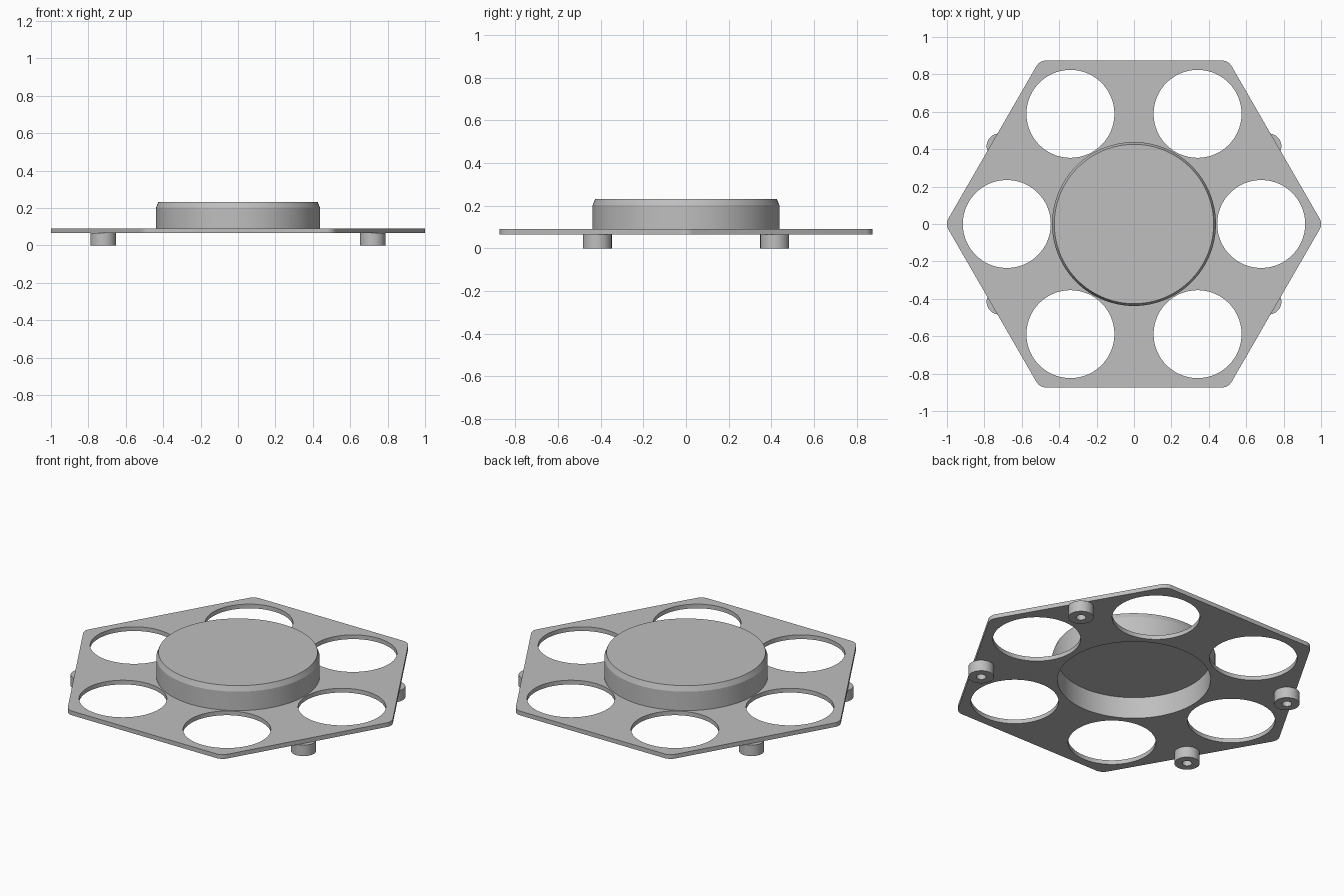
import bpy
import bmesh
from math import cos, sin, pi, radians, sqrt
from mathutils import Matrix, Vector

if "Cube" in bpy.data.objects:
    bpy.data.objects.remove(bpy.data.objects["Cube"], do_unlink=True)

SIDES = 96
PLATE_BOTTOM, PLATE_TOP = 0.065, 0.09
RECESS_RADIUS = 0.41

grey = bpy.data.materials.new("plain_grey")
grey.use_nodes = True
colour = (0.52, 0.52, 0.52, 1)
grey.diffuse_color = colour
grey.node_tree.nodes["Principled BSDF"].inputs["Base Color"].default_value = colour


def finish(bm, name):
    """Turn the bmesh into a named object with smooth curves and sharp edges."""
    bmesh.ops.recalc_face_normals(bm, faces=bm.faces)
    mesh = bpy.data.meshes.new(name)
    bm.to_mesh(mesh)
    bm.free()
    mesh.materials.append(grey)
    obj = bpy.data.objects.new(name, mesh)
    bpy.context.collection.objects.link(obj)
    bpy.ops.object.select_all(action="DESELECT")
    obj.select_set(True)
    bpy.context.view_layer.objects.active = obj
    bpy.ops.object.shade_smooth_by_angle(angle=radians(20))
    return obj


def lathe(name, profile, sides, closed=False):
    """Spin an (r, z) profile about the z axis."""
    bm = bmesh.new()
    verts = [bm.verts.new((r, 0, z)) for r, z in profile]
    pairs = list(zip(verts, verts[1:]))
    if closed:
        pairs.append((verts[-1], verts[0]))
    edges = [bm.edges.new(p) for p in pairs]
    bmesh.ops.spin(bm, geom=verts + edges, cent=(0, 0, 0), axis=(0, 0, 1),
                   angle=2 * pi, steps=sides, use_duplicate=False)
    bmesh.ops.remove_doubles(bm, verts=bm.verts, dist=1e-5)
    return finish(bm, name)


def circle(cx, cy, radius, sides=SIDES):
    return [(cx + radius * cos(2 * pi * i / sides),
             cy + radius * sin(2 * pi * i / sides)) for i in range(sides)]


def rounded_hexagon(apothem, fillet, steps=8):
    points = []
    reach = (apothem - fillet) * 2 / sqrt(3)
    for k in range(6):
        mid = k * pi / 3
        for i in range(steps + 1):
            a = mid + (i / steps - 0.5) * pi / 3
            points.append((reach * cos(mid) + fillet * cos(a),
                           reach * sin(mid) + fillet * sin(a)))
    return points


# Hexagonal plate with six round holes and the central opening
loops = [rounded_hexagon(0.874, 0.06), circle(0, 0, RECESS_RADIUS)]
loops += [circle(0.68 * cos(k * pi / 3), 0.68 * sin(k * pi / 3), 0.235) for k in range(6)]
bm = bmesh.new()
for loop in loops:
    verts = [bm.verts.new((x, y, PLATE_BOTTOM)) for x, y in loop]
    for a, b in zip(verts, verts[1:] + verts[:1]):
        bm.edges.new((a, b))
bmesh.ops.triangle_fill(bm, edges=bm.edges[:], use_beauty=True, normal=(0, 0, 1))
raised = bmesh.ops.extrude_face_region(bm, geom=bm.faces[:], use_keep_orig=True)["geom"]
bmesh.ops.translate(bm, vec=Vector((0, 0, PLATE_TOP - PLATE_BOTTOM)),
                    verts=[g for g in raised if isinstance(g, bmesh.types.BMVert)])
finish(bm, "hexagonal_plate")

# Hollow central cap with a steep chamfer round its top
lathe("central_cap", [(0, 0.232), (0.426, 0.232), (0.438, 0.202), (0.438, PLATE_TOP),
                      (RECESS_RADIUS, PLATE_TOP), (RECESS_RADIUS, 0.192), (0, 0.192)], SIDES)

# Four bored feet under the slanted edges
for side, sx in (("left", 1), ("right", -1)):
    for end, sy in (("front", -1), ("back", 1)):
        foot = lathe(f"{end}_{side}_foot",
                     [(0.026, 0), (0.068, 0), (0.068, PLATE_BOTTOM), (0.026, PLATE_BOTTOM)],
                     48, closed=True)
        foot.data.transform(Matrix.Translation((sx * 0.72, sy * 0.416, 0)))
